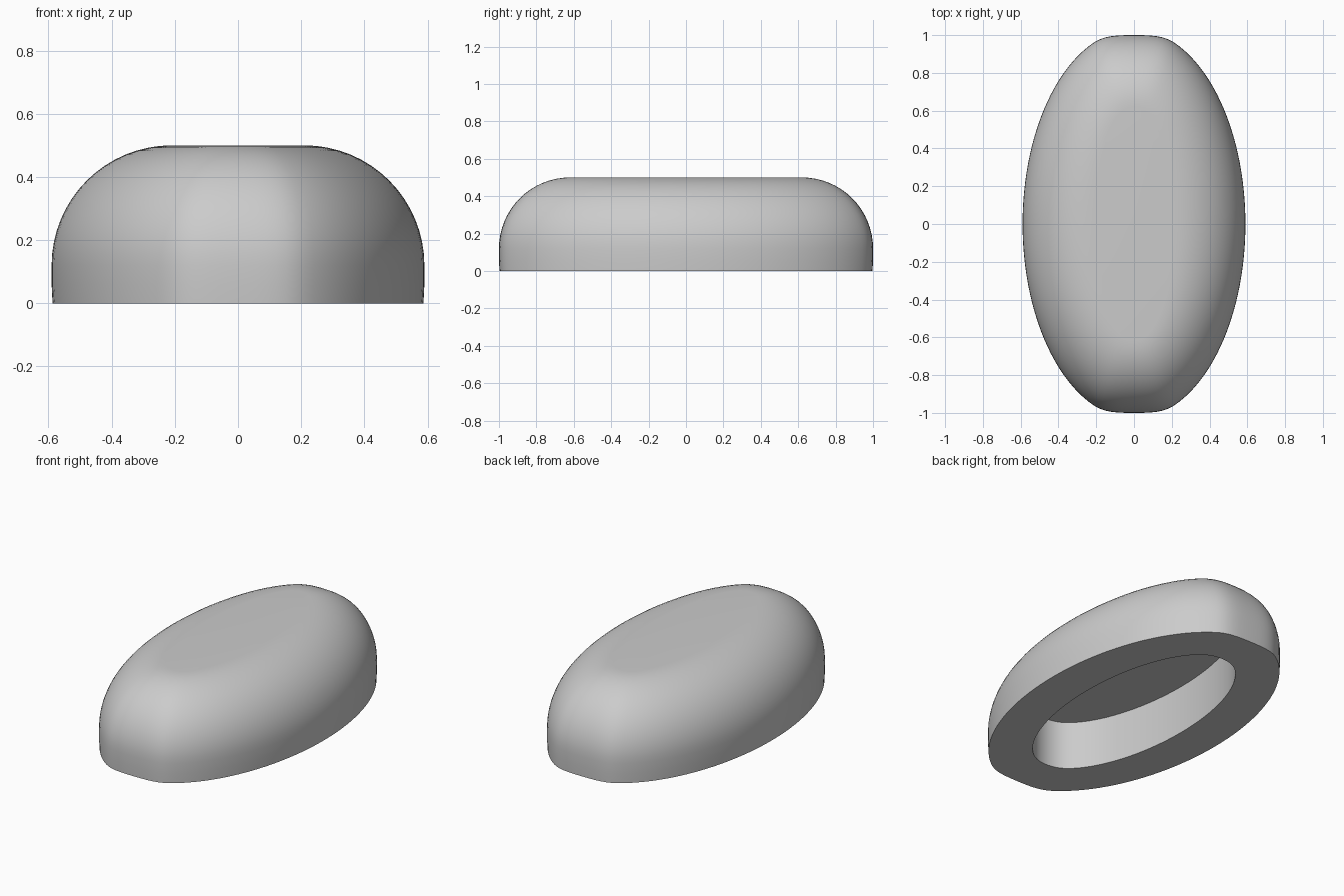
import bpy, bmesh, math

if "Cube" in bpy.data.objects:
    bpy.data.objects.remove(bpy.data.objects["Cube"])

N = 120
HALF_X, HALF_Y, HEIGHT = 0.59, 1.0, 0.5
FILLET = 0.38          # rounding between wall and flat top
RIM, DEPTH = 0.245, 0.29   # underside rim width and recess depth


def blunt(s):
    """Stretch an oval slightly and flatten its two tips."""
    y = abs(s) * 1.03
    d = max(0, y - 0.96)
    return math.copysign(y - 6.1 * d * d, s)


def ring(bm, inset, z, flatten):
    """Oval inset from the full outline, with tips flattened by 0..1."""
    verts = []
    for i in range(N):
        a = 2 * math.pi * i / N
        c, s = math.cos(a), math.sin(a)
        x = c * (HALF_X - inset)
        y = (blunt(s) * flatten + s * (1 - flatten)) * (HALF_Y - inset)
        verts.append(bm.verts.new((x, y, z)))
    return verts


bm = bmesh.new()

# Recess ceiling edge, rim, and lower wall
rings = [ring(bm, RIM, DEPTH, 0.3), ring(bm, RIM, 0, 0.3),
         ring(bm, 0.003, 0, 1), ring(bm, 0, 0.06, 1)]

# Rounded shoulder up to the flat top
for k in range(17):
    t = k / 16 * math.pi / 2
    inset = FILLET * (1 - math.cos(t))
    rings.append(ring(bm, inset, HEIGHT - FILLET + FILLET * math.sin(t),
                      1 - 0.6 * inset / FILLET))

for lo, hi in zip(rings, rings[1:]):
    for i in range(N):
        j = (i + 1) % N
        bm.faces.new((lo[i], lo[j], hi[j], hi[i]))

# Flat caps: recess ceiling and top
bm.faces.new(rings[0])
bm.faces.new(rings[-1])
bmesh.ops.recalc_face_normals(bm, faces=bm.faces)

mesh = bpy.data.meshes.new("oval_shell")
bm.to_mesh(mesh)
bm.free()
shell = bpy.data.objects.new("oval_shell", mesh)
bpy.context.collection.objects.link(shell)

bpy.context.view_layer.objects.active = shell
shell.select_set(True)
bpy.ops.object.shade_smooth_by_angle(angle=math.radians(35))
